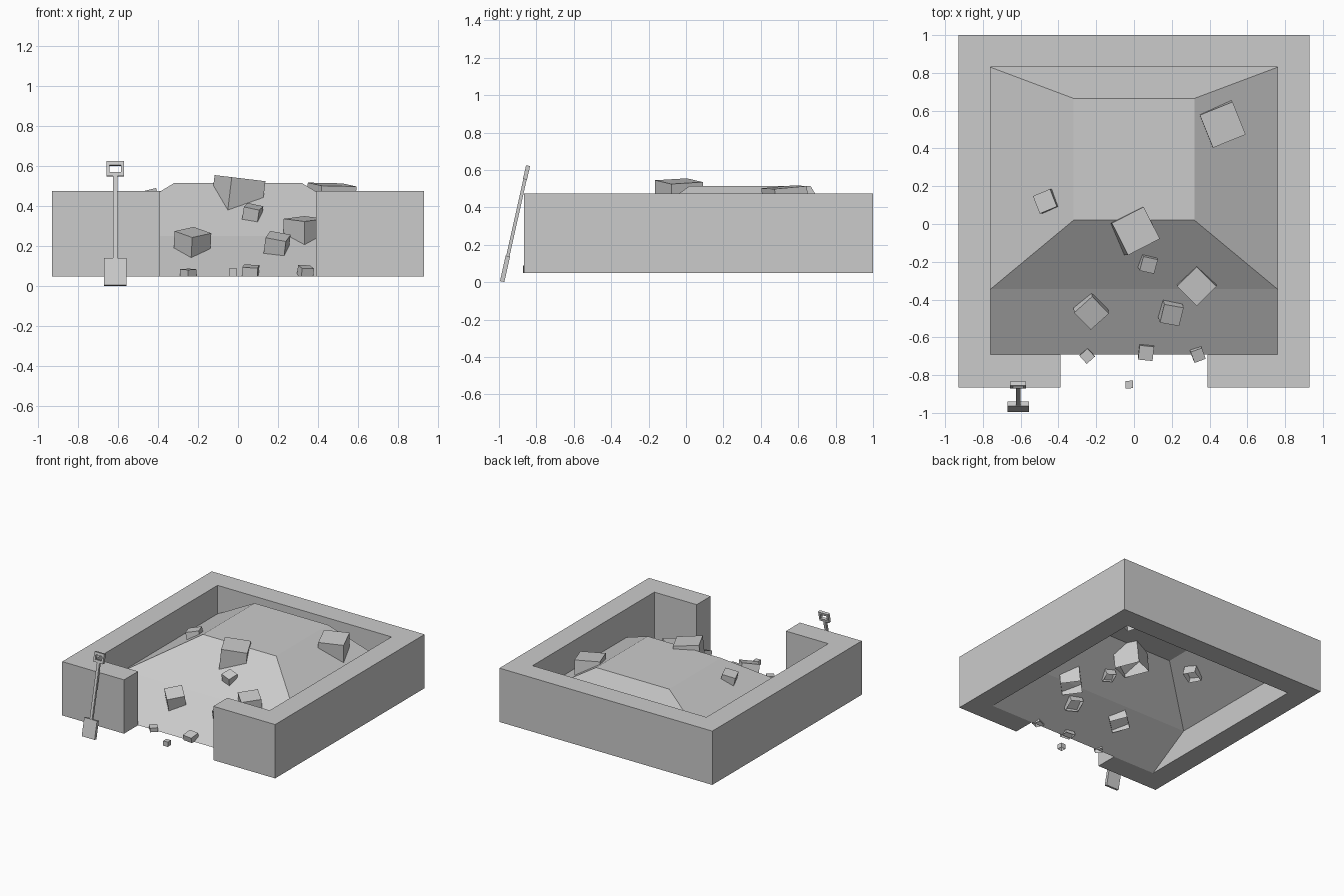
import bpy, bmesh, math
from mathutils import Matrix, Vector

if "Cube" in bpy.data.objects:
    bpy.data.objects.remove(bpy.data.objects["Cube"])

GROUND = 0.05


def make_object(name, bm):
    bmesh.ops.recalc_face_normals(bm, faces=bm.faces)
    mesh = bpy.data.meshes.new(name)
    bm.to_mesh(mesh)
    bm.free()
    obj = bpy.data.objects.new(name, mesh)
    bpy.context.collection.objects.link(obj)
    return obj


# Surrounding wall with a gap at the front: half outline, mirrored and extruded
half = [(0.93, 1.0), (0.93, -0.865), (0.39, -0.865), (0.39, -0.69), (0.76, -0.69), (0.76, 0.83)]
outline = half + [(-x, y) for x, y in reversed(half)]
bm = bmesh.new()
base = bm.faces.new([bm.verts.new((x, y, GROUND)) for x, y in outline])
ext = bmesh.ops.extrude_face_region(bm, geom=[base], use_keep_orig=True)
bmesh.ops.translate(bm, vec=(0, 0, 0.425),
                    verts=[v for v in ext["geom"] if isinstance(v, bmesh.types.BMVert)])
make_object("wall", bm)

# Heap inside the wall: open sheet with a flat top and a ramp to the front
bm = bmesh.new()


def pair(x, y, z):
    return bm.verts.new((-x, y, z)), bm.verts.new((x, y, z))


tbl, tbr = pair(0.32, 0.665, 0.515)
tfl, tfr = pair(0.32, 0.02, 0.515)
rbl, rbr = pair(0.76, 0.83, 0.25)
rfl, rfr = pair(0.76, -0.345, 0.25)
fl, fr = pair(0.76, -0.69, GROUND)
for quad in [(tfl, tfr, tbr, tbl), (tbl, tbr, rbr, rbl), (rfl, tfl, tbl, rbl),
             (tfr, rfr, rbr, tbr), (rfl, rfr, tfr, tfl), (fl, fr, rfr, rfl)]:
    bm.faces.new(quad)
heap = make_object("heap", bm)
if heap.data.polygons[0].normal.z < 0:
    heap.data.flip_normals()


# Loose blocks: open-bottomed cubes, tilted and trimmed at ground level
def block(i, top, size, yaw, lean):
    bm = bmesh.new()
    bmesh.ops.create_cube(bm, size=size)
    bottom = min(bm.faces, key=lambda f: f.calc_center_median().z)
    bmesh.ops.delete(bm, geom=[bottom], context='FACES_ONLY')
    tilt = Vector((0, 0, 1)).rotation_difference(Vector((*lean, 1))).to_matrix().to_4x4()
    bm.transform(Matrix.Translation(top) @ tilt @ Matrix.Rotation(math.radians(yaw), 4, 'Z')
                 @ Matrix.Translation((0, 0, -size / 2)))
    bmesh.ops.bisect_plane(bm, geom=bm.verts[:] + bm.edges[:] + bm.faces[:],
                           plane_co=(0, 0, GROUND), plane_no=(0, 0, 1), clear_inner=True)
    bmesh.ops.recalc_face_normals(bm, faces=bm.faces)
    up = max(bm.faces, key=lambda f: f.calc_center_median().z)
    flip = up.normal.z < 0
    obj = make_object(f"block_{i}", bm)
    if flip:
        obj.data.flip_normals()


blocks = [
    ((0.01, -0.037, 0.54), 0.19, 27, (0.12, 0)),
    ((0.47, 0.525, 0.508), 0.187, 22, (0.05, -0.07)),
    ((-0.472, 0.12, 0.475), 0.1, 22, (-0.25, 0)),
    ((0.078, -0.218, 0.398), 0.08, -14, (0.15, -0.3)),
    ((0.332, -0.33, 0.337), 0.147, 45, (0, -0.13)),
    ((-0.225, -0.472, 0.27), 0.13, 43, (0.05, -0.3)),
    ((0.2, -0.483, 0.25), 0.105, -12, (0.12, -0.38)),
    ((-0.248, -0.7, 0.085), 0.058, 42, (0, -0.08)),
    ((0.064, -0.684, 0.1), 0.077, -6, (0.02, -0.2)),
    ((0.34, -0.696, 0.097), 0.063, 20, (0.12, -0.25)),
    ((-0.025, -0.85, 0.088), 0.04, 3, (0, 0)),
]
for i, spec in enumerate(blocks, 1):
    block(i, *spec)


# Shovel leaning against the left front wall: (name, x, height centre, size)
lean = Matrix.Translation((-0.613, -0.983, 0.003)) @ Matrix.Rotation(math.radians(-12.6), 4, 'X')
parts = [
    ("shovel_blade", 0, 0.07, (0.112, 0.024, 0.14)),
    ("shovel_shaft", 0, 0.345, (0.022, 0.018, 0.43)),
    ("shovel_grip_base", 0, 0.57, (0.085, 0.022, 0.02)),
    ("shovel_grip_top", 0, 0.625, (0.085, 0.022, 0.02)),
    ("shovel_grip_left", -0.035, 0.5975, (0.015, 0.022, 0.035)),
    ("shovel_grip_right", 0.035, 0.5975, (0.015, 0.022, 0.035)),
]
for name, x, z, size in parts:
    bm = bmesh.new()
    bmesh.ops.create_cube(bm, size=1)
    bm.transform(lean @ Matrix.Translation((x, 0, z)) @ Matrix.Diagonal((*size, 1)))
    make_object(name, bm)
